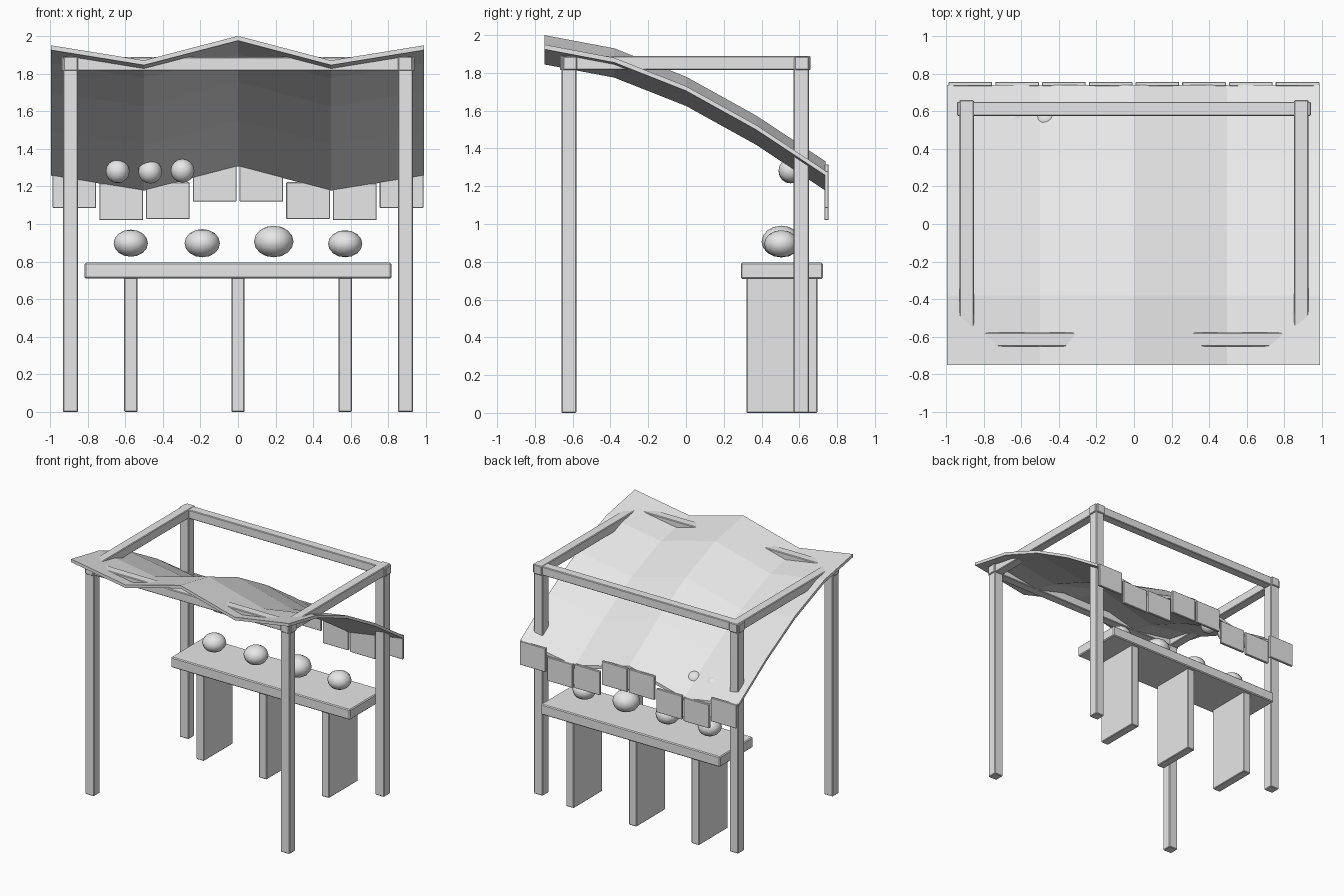
import bpy, bmesh

if "Cube" in bpy.data.objects:
    bpy.data.objects.remove(bpy.data.objects["Cube"])

grey = bpy.data.materials.new("light grey")
grey.diffuse_color = (0.8, 0.8, 0.8, 1)
grey.use_nodes = True
grey.node_tree.nodes["Principled BSDF"].inputs["Base Color"].default_value = grey.diffuse_color


def finish(name, bm):
    bmesh.ops.recalc_face_normals(bm, faces=bm.faces)
    mesh = bpy.data.meshes.new(name)
    bm.to_mesh(mesh)
    bm.free()
    mesh.materials.append(grey)
    ob = bpy.data.objects.new(name, mesh)
    bpy.context.collection.objects.link(ob)
    return ob


def box(name, x0, x1, y0, y1, z0, z1, bevel=0.005):
    bm = bmesh.new()
    bmesh.ops.create_cube(bm, size=1)
    for v in bm.verts:
        v.co = ((x0 + x1) / 2 + v.co.x * (x1 - x0),
                (y0 + y1) / 2 + v.co.y * (y1 - y0),
                (z0 + z1) / 2 + v.co.z * (z1 - z0))
    ob = finish(name, bm)
    if bevel:
        mod = ob.modifiers.new("soft edge", 'BEVEL')
        mod.width = bevel
        mod.segments = 1
    return ob


def ball(name, x, y, z, rx, ry, rz):
    bm = bmesh.new()
    bmesh.ops.create_uvsphere(bm, u_segments=12, v_segments=8, radius=1)
    for v in bm.verts:
        v.co = (x + v.co.x * rx, y + v.co.y * ry, z + v.co.z * rz)
    for f in bm.faces:
        f.smooth = True
    return finish(name, bm)


# Frame: four posts, two side beams, front and back beams
for side, x in (("left", -0.89), ("right", 0.89)):
    box(f"{side}_front_post", x - 0.04, x + 0.04, -0.66, -0.58, 0, 1.882)
    box(f"{side}_back_post", x - 0.04, x + 0.04, 0.57, 0.65, 0, 1.882)
    box(f"{side}_beam", x - 0.038, x + 0.038, -0.667, 0.66, 1.815, 1.89)
box("front_beam", -0.94, 0.94, -0.652, -0.578, 1.815, 1.887)
box("back_beam", -0.94, 0.94, 0.575, 0.65, 1.815, 1.887)

# Canopy: folded across x, sagging toward the back
folds = [(-0.995, -0.05), (-0.5, -0.13), (0, 0), (0.495, -0.13), (0.99, -0.05)]
slope = [(-0.75, 2.0), (-0.38, 1.93), (0, 1.78), (0.37, 1.575), (0.738, 1.332)]
bm = bmesh.new()
layers = [[[bm.verts.new((x, y, z + dz - t)) for x, dz in folds]
           for y, z in slope] for t in (0, 0.025)]
for g in layers:
    for j in range(4):
        for i in range(4):
            bm.faces.new((g[j][i], g[j][i + 1], g[j + 1][i + 1], g[j + 1][i]))
rims = [[(0, i) for i in range(5)], [(4, i) for i in range(5)],
        [(j, 0) for j in range(5)], [(j, 4) for j in range(5)]]
for rim in rims:
    for (a, b), (c, d) in zip(rim, rim[1:]):
        bm.faces.new((layers[0][a][b], layers[0][c][d],
                      layers[1][c][d], layers[1][a][b]))
finish("canopy", bm)

# Valance flaps hanging along the back edge
drops = [1.085, 1.02, 1.027, 1.12]
for i, z in enumerate(drops + drops[::-1]):
    if i in (5, 6):
        z = 1.027 if i == 5 else 1.02
    x = -0.87 + 0.2485 * i
    box(f"valance_flap_{i + 1}", x - 0.116, x + 0.116, 0.734, 0.755, z, z + 0.195, 0.003)

# Counter with three slab legs
box("counter_top", -0.815, 0.815, 0.29, 0.725, 0.71, 0.795, 0.007)
for i, x in enumerate((-0.57, 0, 0.57)):
    box(f"counter_leg_{i + 1}", x - 0.035, x + 0.035, 0.32, 0.695, 0, 0.715)

# Goods on the counter
for i, (x, r, z, rz) in enumerate([(-0.57, 0.091, 0.898, 0.072), (-0.19, 0.094, 0.898, 0.075),
                                   (0.19, 0.105, 0.907, 0.084), (0.57, 0.091, 0.895, 0.072)]):
    ball(f"counter_goods_{i + 1}", x, 0.505, z, r, r, rz)

# Goods hanging under the canopy
for i, (x, z) in enumerate([(-0.64, 1.28), (-0.467, 1.278), (-0.295, 1.283)]):
    ball(f"hanging_goods_{i + 1}", x, 0.553, z, 0.063, 0.063, 0.063)
